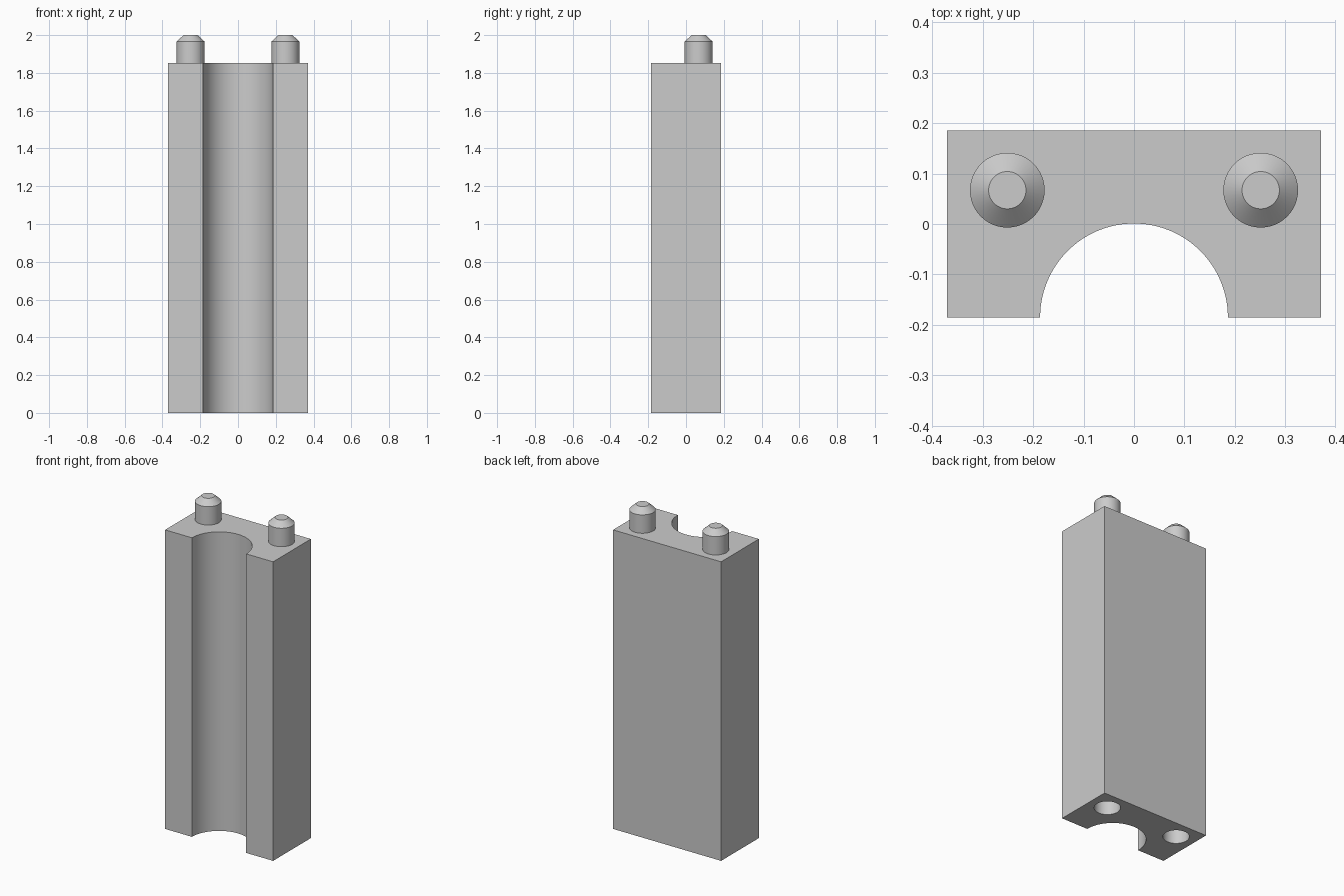
import bpy
import bmesh
from math import pi, cos, sin, radians

old = bpy.data.objects.get("Cube")
if old:
    bpy.data.objects.remove(old, do_unlink=True)

HALF_W, HALF_D, BODY_H = 0.37, 0.185, 1.852
GROOVE_R = 0.186
PEG_X, PEG_Y, PEG_R, TIP_R = 0.251, 0.067, 0.074, 0.037
PEG_SHOULDER, TOP = 1.966, 2.0
SOCKET_DEPTH = 0.15
SIDES = 48

grey = bpy.data.materials.new("light_grey")
grey.use_nodes = True
colour = (0.6, 0.6, 0.6, 1)
grey.diffuse_color = colour
grey.node_tree.nodes["Principled BSDF"].inputs["Base Color"].default_value = colour


def make_object(name, bm):
    bmesh.ops.recalc_face_normals(bm, faces=bm.faces[:])
    mesh = bpy.data.meshes.new(name)
    bm.to_mesh(mesh)
    bm.free()
    mesh.materials.append(grey)
    obj = bpy.data.objects.new(name, mesh)
    bpy.context.collection.objects.link(obj)
    return obj


def select_only(obj):
    bpy.ops.object.select_all(action='DESELECT')
    obj.select_set(True)
    bpy.context.view_layer.objects.active = obj


def turned(name, x, y, profile):
    """Stack rings of (radius, z) and cap both ends."""
    bm = bmesh.new()
    rings = [[bm.verts.new((x + r * cos(2 * pi * i / SIDES),
                            y + r * sin(2 * pi * i / SIDES), z))
              for i in range(SIDES)] for r, z in profile]
    for low, high in zip(rings, rings[1:]):
        for i in range(SIDES):
            j = (i + 1) % SIDES
            bm.faces.new((low[i], low[j], high[j], high[i]))
    bm.faces.new(rings[0])
    bm.faces.new(rings[-1])
    return make_object(name, bm)


# Grooved block: rectangle with a half-round channel along the front
outline = [(HALF_W, -HALF_D), (HALF_W, HALF_D), (-HALF_W, HALF_D), (-HALF_W, -HALF_D)]
outline += [(-GROOVE_R * cos(pi * i / SIDES), -HALF_D + GROOVE_R * sin(pi * i / SIDES))
            for i in range(SIDES + 1)]
bm = bmesh.new()
base = bm.faces.new([bm.verts.new((x, y, 0)) for x, y in outline])
extruded = bmesh.ops.extrude_face_region(bm, geom=[base], use_keep_orig=True)
top_verts = [v for v in extruded["geom"] if isinstance(v, bmesh.types.BMVert)]
bmesh.ops.translate(bm, verts=top_verts, vec=(0, 0, BODY_H))
body = make_object("grooved_block", bm)

# Pegs on top, matching sockets underneath
parts = [body]
for side, x in (("left", PEG_X), ("right", -PEG_X)):
    parts.append(turned(side + "_peg", x, PEG_Y,
                        [(PEG_R, BODY_H), (PEG_R, PEG_SHOULDER), (TIP_R, TOP)]))
    cutter = turned(side + "_socket_cutter", x, PEG_Y,
                    [(PEG_R, -0.1), (PEG_R, SOCKET_DEPTH)])
    cutter.hide_render = True
    cut = body.modifiers.new(side + "_socket", 'BOOLEAN')
    cut.operation = 'DIFFERENCE'
    cut.solver = 'EXACT'
    cut.object = cutter
    select_only(body)
    bpy.ops.object.modifier_apply(modifier=cut.name)
    bpy.data.objects.remove(cutter, do_unlink=True)

# Smooth curves with crisp edges
for part in parts:
    select_only(part)
    bpy.ops.object.shade_smooth_by_angle(angle=radians(20))
